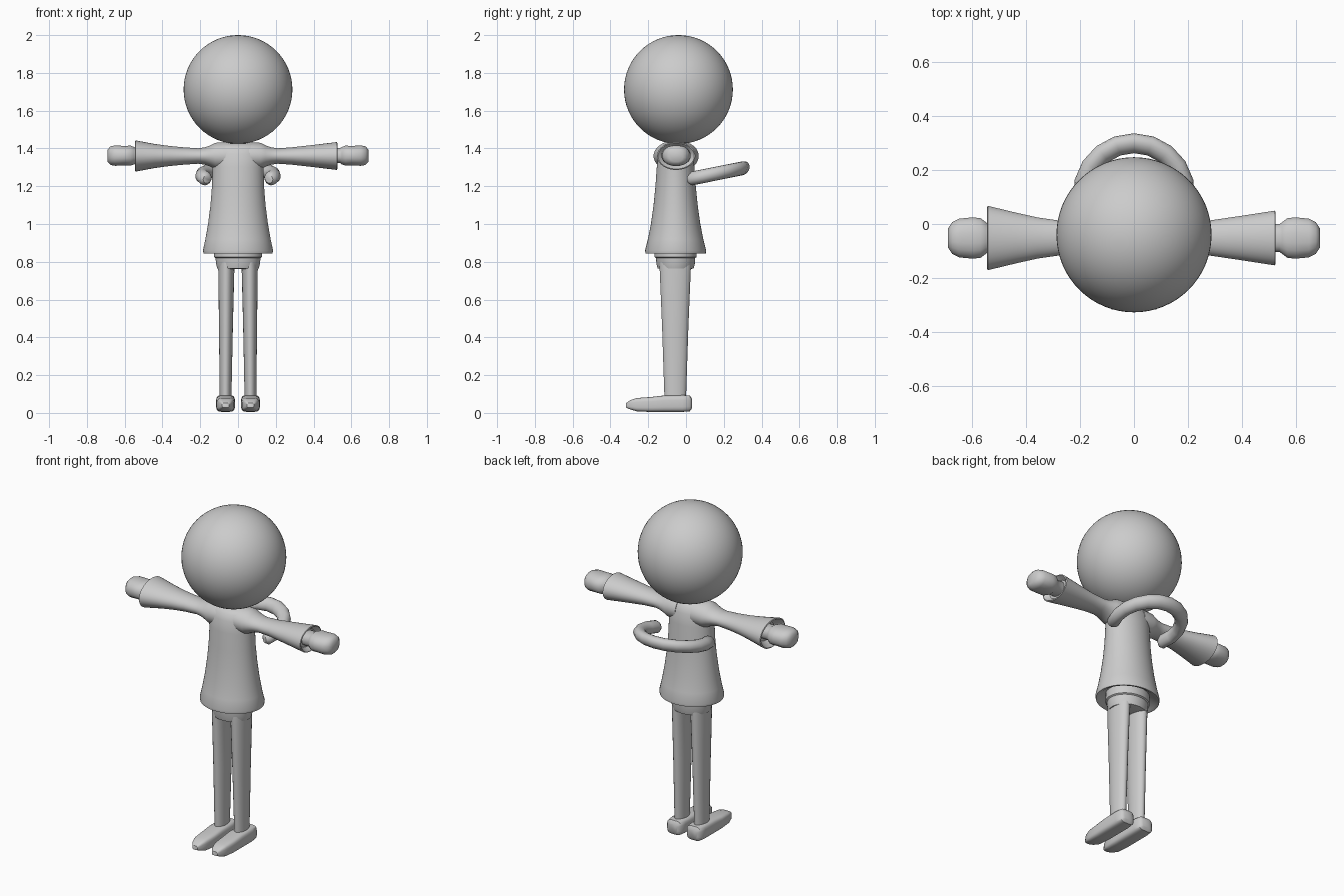
import bpy, bmesh
from math import sin, cos, pi, radians
from mathutils import Vector

if "Cube" in bpy.data.objects:
    bpy.data.objects.remove(bpy.data.objects["Cube"])

YC = -0.055  # depth centre line of the body


def finish(name, bm, angle=40):
    bmesh.ops.recalc_face_normals(bm, faces=bm.faces)
    me = bpy.data.meshes.new(name)
    bm.to_mesh(me)
    bm.free()
    ob = bpy.data.objects.new(name, me)
    bpy.context.collection.objects.link(ob)
    bpy.ops.object.select_all(action='DESELECT')
    ob.select_set(True)
    bpy.context.view_layer.objects.active = ob
    bpy.ops.object.shade_smooth_by_angle(angle=radians(angle))
    return ob


def loft(name, axis, rings, sides=32, power=2.0, angle=40):
    """Skin (super)ellipses: each ring is (centre, radius_a, radius_b).
    a, b are x,y for axis z; y,z for axis x; x,z for axis y."""
    a, b = {'z': (0, 1), 'x': (1, 2), 'y': (0, 2)}[axis]
    bm = bmesh.new()
    loops = []
    for c, ra, rb in rings:
        loop = []
        for i in range(sides):
            t = 2 * pi * (i + 0.5) / sides
            u, v = cos(t), sin(t)
            p = Vector(c)
            p[a] += ra * abs(u) ** (2 / power) * (1 if u > 0 else -1)
            p[b] += rb * abs(v) ** (2 / power) * (1 if v > 0 else -1)
            loop.append(bm.verts.new(p))
        loops.append(loop)
    for l0, l1 in zip(loops, loops[1:]):
        for i in range(sides):
            j = (i + 1) % sides
            bm.faces.new((l0[i], l0[j], l1[j], l1[i]))
    bm.faces.new(loops[0])
    bm.faces.new(loops[-1])
    return finish(name, bm, angle)


# Head
bm = bmesh.new()
bmesh.ops.create_uvsphere(bm, u_segments=64, v_segments=32, radius=0.288)
bmesh.ops.translate(bm, verts=bm.verts, vec=(0, -0.04, 1.712))
finish('head', bm)

# Flared tunic with a recessed hem
tunic = [(0.875, 0.13, 0.112), (0.85, 0.165, 0.143), (0.845, 0.183, 0.16),
         (0.86, 0.186, 0.162), (0.92, 0.173, 0.147), (1.0, 0.159, 0.131),
         (1.1, 0.146, 0.117), (1.2, 0.138, 0.107), (1.3, 0.135, 0.1),
         (1.37, 0.137, 0.092), (1.405, 0.135, 0.075), (1.422, 0.12, 0.055),
         (1.427, 0.08, 0.03)]
loft('tunic', 'z', [((0, YC, z), a, b) for z, a, b in tunic], 48)

# Sleeves: straight flare on +x, longer curved flare on -x, both open at the cuff
root = [(0.05, 0.085, 0.075), (0.12, 0.085, 0.07), (0.145, 0.077, 0.057),
        (0.175, 0.068, 0.046), (0.21, 0.063, 0.041)]
straight = [(0.285, 0.066, 0.046), (0.40, 0.083, 0.059), (0.523, 0.102, 0.074),
            (0.526, 0.096, 0.069), (0.50, 0.07, 0.05)]
curved = [(0.285, 0.066, 0.046), (0.36, 0.077, 0.053), (0.44, 0.095, 0.064),
          (0.543, 0.120, 0.083), (0.546, 0.113, 0.077), (0.50, 0.075, 0.052)]
hand = [(0.48, 0.052, 0.04), (0.54, 0.052, 0.04), (0.55, 0.060, 0.047),
        (0.57, 0.075, 0.054), (0.60, 0.078, 0.052), (0.65, 0.073, 0.055),
        (0.675, 0.060, 0.050), (0.69, 0.037, 0.033)]
for side, s, flare in (('right', 1, straight), ('left', -1, curved)):
    loft(side + '_sleeve', 'x',
         [((s * x, YC + 0.003, 1.36), a, b) for x, a, b in root + flare])
    loft(side + '_hand', 'x',
         [((s * x, YC + 0.003, 1.362), a, b) for x, a, b in hand], 16, 2.3, 50)

# Shorts with a waistband step
shorts = [(0.90, 0.127, 0.11), (0.825, 0.127, 0.112), (0.82, 0.119, 0.104),
          (0.79, 0.117, 0.102), (0.765, 0.110, 0.096), (0.762, 0.09, 0.08)]
loft('shorts', 'z', [((0, YC, z), a, b) for z, a, b in shorts], 40)

# Legs and shoes
leg = [(0.80, 0.058, 0.046, 0.084), (0.76, 0.062, 0.043, 0.083),
       (0.45, 0.064, 0.037, 0.070), (0.06, 0.066, 0.031, 0.057)]
shoe = [(0.032, 0.030, 0.025, 0.075), (0.02, 0.046, 0.008, 0.092),
        (-0.02, 0.050, 0.005, 0.095), (-0.12, 0.050, 0.005, 0.092),
        (-0.19, 0.049, 0.005, 0.084), (-0.26, 0.044, 0.008, 0.079),
        (-0.295, 0.033, 0.018, 0.068), (-0.317, 0.018, 0.028, 0.052)]
for side, s in (('right', 1), ('left', -1)):
    loft(side + '_leg', 'z',
         [((s * x, YC - 0.002, z), a, b) for z, x, a, b in leg], 24)
    loft(side + '_shoe', 'y',
         [((s * 0.066, y, (lo + hi) / 2), a, (hi - lo) / 2)
          for y, a, lo, hi in shoe], 20, 4, 50)

# Tilted ring on the back, with both ends running into the tunic
bm = bmesh.new()
R, tube, steps, sides = 0.19, 0.037, 12, 16
spread = radians(228)
loops = []
for k in range(-1, steps + 2):
    f = min(max(k, 0), steps) / steps
    t = pi / 2 + spread * (f - 0.5)
    r = tube
    if k in (-1, steps + 1):  # rounded end caps
        t += 0.1 * (-1 if k < 0 else 1)
        r = tube * 0.6
    loop = []
    for i in range(sides):
        p = 2 * pi * i / sides
        d = R + r * cos(p)
        y = d * sin(t)
        loop.append(bm.verts.new((d * cos(t), 0.11 + y,
                                  1.257 + 0.2 * y + r * sin(p))))
    loops.append(loop)
for l0, l1 in zip(loops, loops[1:]):
    for i in range(sides):
        j = (i + 1) % sides
        bm.faces.new((l0[i], l0[j], l1[j], l1[i]))
bm.faces.new(loops[0])
bm.faces.new(loops[-1])
finish('back_ring', bm, 50)
